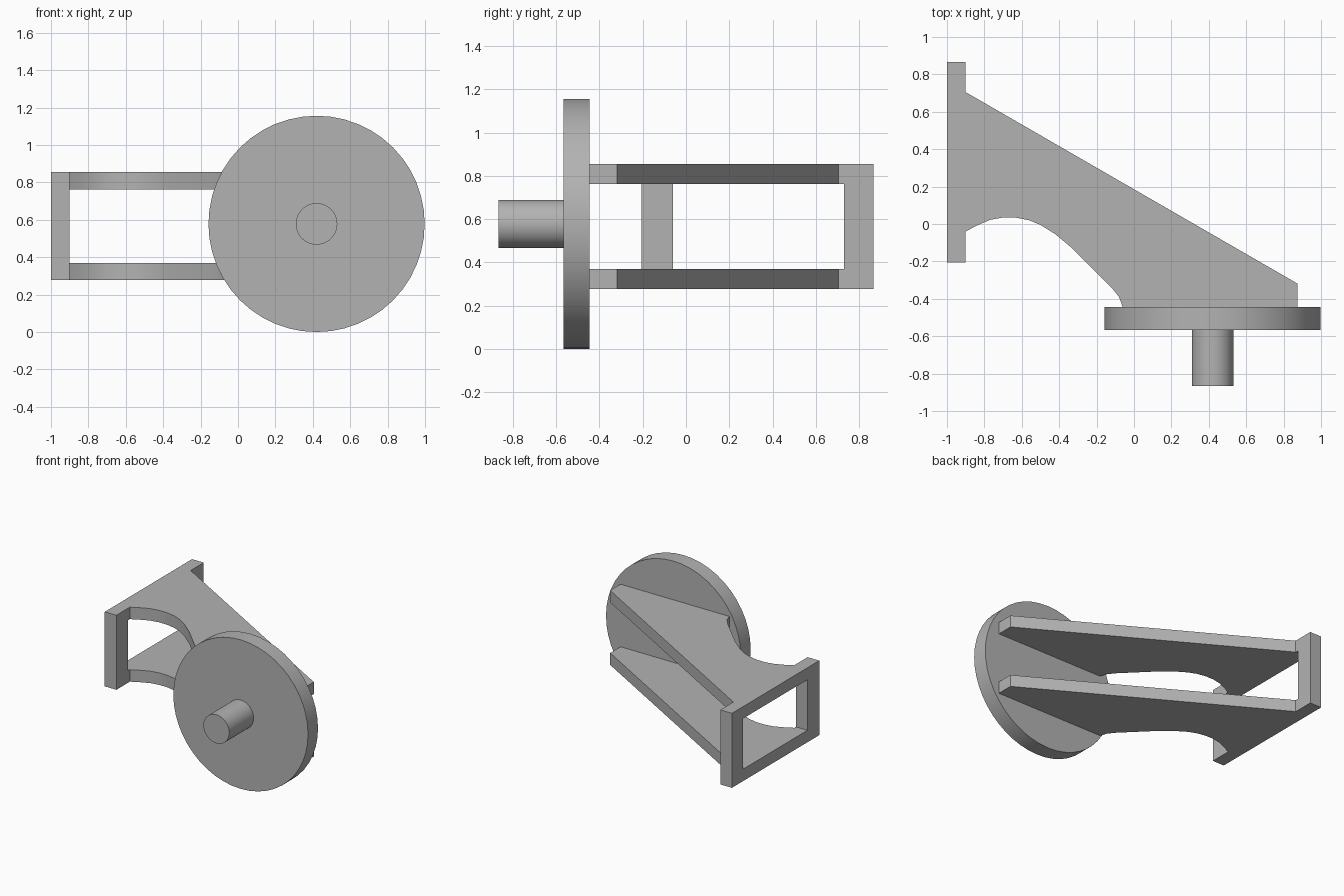
import bpy
import bmesh
import math
from mathutils import Matrix, Vector

cube = bpy.data.objects.get("Cube")
if cube:
    bpy.data.objects.remove(cube, do_unlink=True)

grey = bpy.data.materials.new("plain grey")
grey.use_nodes = True
colour = (0.45, 0.45, 0.45, 1)
grey.diffuse_color = colour
grey.node_tree.nodes["Principled BSDF"].inputs["Base Color"].default_value = colour


def finish(name, bm):
    bmesh.ops.recalc_face_normals(bm, faces=bm.faces)
    mesh = bpy.data.meshes.new(name)
    bm.to_mesh(mesh)
    bm.free()
    mesh.materials.append(grey)
    obj = bpy.data.objects.new(name, mesh)
    bpy.context.collection.objects.link(obj)
    return obj


def smooth(obj):
    bpy.ops.object.select_all(action="DESELECT")
    obj.select_set(True)
    bpy.context.view_layer.objects.active = obj
    bpy.ops.object.shade_smooth_by_angle(angle=math.radians(30))


def extruded(name, outline, z0, z1):
    bm = bmesh.new()
    face = bm.faces.new([bm.verts.new((x, y, z0)) for x, y in outline])
    out = bmesh.ops.extrude_face_region(bm, geom=[face])
    top = [v for v in out["geom"] if isinstance(v, bmesh.types.BMVert)]
    bmesh.ops.translate(bm, vec=(0, 0, z1 - z0), verts=top)
    return finish(name, bm)


def cylinder(name, radius, y0, y1, sides):
    bm = bmesh.new()
    place = Matrix.Translation((AXIS_X, (y0 + y1) / 2, AXIS_Z)) @ Matrix.Rotation(math.pi / 2, 4, "X")
    bmesh.ops.create_cone(bm, cap_ends=True, segments=sides, radius1=radius,
                          radius2=radius, depth=y1 - y0, matrix=place)
    smooth(finish(name, bm))


AXIS_X, AXIS_Z = 0.42, 0.578

# Round plate and its shaft
cylinder("round_plate", 0.578, -0.567, -0.445, 48)
cylinder("shaft", 0.111, -0.865, -0.567, 48)

# Rectangular mounting frame: outer and inner loops bridged into a ring
bm = bmesh.new()
loops = []
for x in (-1.0, -0.9):
    for y0, y1, z0, z1 in ((-0.205, 0.865, 0.277, 0.855), (-0.06, 0.73, 0.37, 0.762)):
        loops.append([bm.verts.new((x, y, z)) for y, z in
                      ((y0, z0), (y1, z0), (y1, z1), (y0, z1))])
outer_a, inner_a, outer_b, inner_b = loops
for a, b in ((outer_a, inner_a), (outer_b, inner_b), (outer_a, outer_b), (inner_a, inner_b)):
    for i in range(4):
        j = (i + 1) % 4
        bm.faces.new((a[i], a[j], b[j], b[i]))
finish("mounting_frame", bm)

# Two matching arms with a curved front edge
straight = [(-0.9, 0.705), (0.873, -0.318), (0.873, -0.445)]
curve = [(-0.06, -0.445), (-0.08, -0.39), (-0.12, -0.34), (-0.25, -0.21),
         (-0.33, -0.13), (-0.42, -0.055), (-0.5, -0.005), (-0.56, 0.02),
         (-0.63, 0.034), (-0.7, 0.035), (-0.77, 0.022), (-0.84, -0.008), (-0.9, -0.04)]
for name, z0, z1 in (("lower_arm", 0.277, 0.37), ("upper_arm", 0.762, 0.855)):
    smooth(extruded(name, straight + curve, z0, z1))
